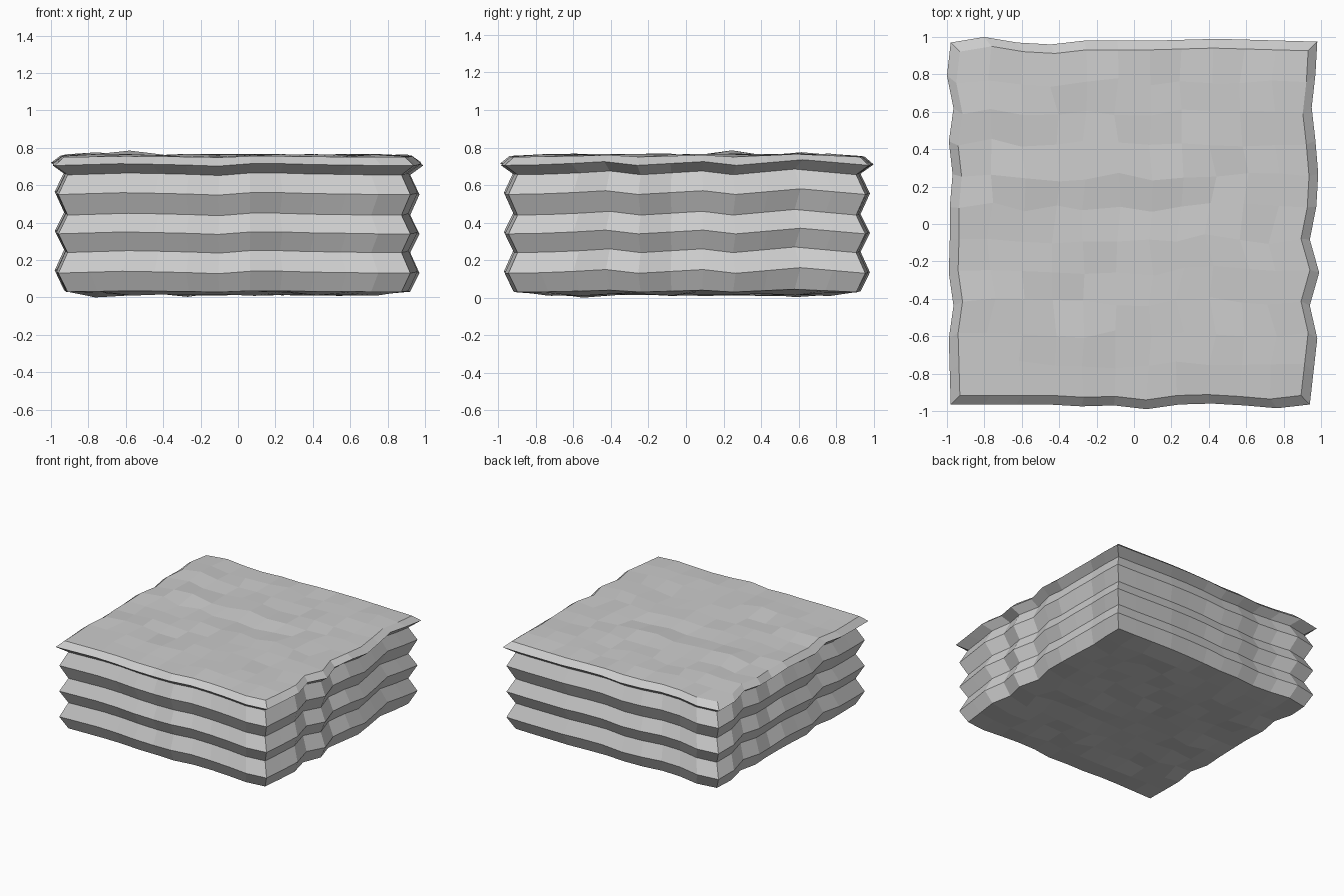
import bpy, bmesh, random

if "Cube" in bpy.data.objects:
    bpy.data.objects.remove(bpy.data.objects["Cube"])

random.seed(4)
N = 11  # cells per side

# Wavy outline: offset of each edge along its 12 stations
LEFT = [-.98, -.985, -.99, -.965, -.99, -.985, -.985, -.97, -.99, -.965, -1.0, -.98]
RIGHT = [.94, .96, .98, .94, .99, .94, .975, .985, .97, .95, .97, .98]
FRONT = [-.965, -.965, -.965, -.965, -.975, -.97, -.99, -.965, -.96, -.97, -.985, -.965]
BACK = [.97, 1.0, .97, .96, .98, .98, .98, .985, .99, .985, .98, .975]
# Height ripple running along the side faces and the front/back faces
RIPPLE_Y = [0, .003, .01, .02, 0, .01, .02, 0, .015, .03, .015, 0]
RIPPLE_X = [0, .005, .01, .007, .003, -.003, .01, .01, .005, .003, 0, 0]

# Pleated side profile from bottom to top: (inset, height)
PROFILE = [(.07, .03), (.02, .13), (.07, .24), (.02, .34), (.07, .44),
           (.02, .55), (.07, .655), (0, .705), (.05, .75)]


def station(i, j, inset):
    u, v = i / N, j / N
    x = LEFT[j] * (1 - u) + RIGHT[j] * u
    y = FRONT[i] * (1 - v) + BACK[i] * v
    return x * (1 - inset), y * (1 - inset)


def ripple(i, j):
    return RIPPLE_Y[j] if i in (0, N) else RIPPLE_X[i]


border = ([(i, 0) for i in range(N)] + [(N, j) for j in range(N)] +
          [(i, N) for i in range(N, 0, -1)] + [(0, j) for j in range(N, 0, -1)])

bm = bmesh.new()

# Pleated sides
rings = []
for inset, z in PROFILE:
    ring = {}
    for i, j in border:
        amount = .5 if z > .74 or z < .05 else 1
        ring[i, j] = bm.verts.new((*station(i, j, inset), z + amount * ripple(i, j)))
    rings.append(ring)
for low, high in zip(rings, rings[1:]):
    for a, b in zip(border, border[1:] + border[:1]):
        bm.faces.new((low[a], low[b], high[b], high[a]))


# Lumpy top and bottom sheets
def cap(ring, inset, z_min, z_max, bumps):
    grid = dict(ring)
    for i in range(1, N):
        for j in range(1, N):
            x, y = station(i, j, inset)
            z = bumps.get((i, j), random.uniform(z_min, z_max))
            grid[i, j] = bm.verts.new((x + random.uniform(-.02, .02),
                                       y + random.uniform(-.02, .02), z))
    for i in range(N):
        for j in range(N):
            bm.faces.new((grid[i, j], grid[i + 1, j], grid[i + 1, j + 1], grid[i, j + 1]))


cap(rings[-1], .05, .748, .768, {(2, 7): .785, (1, 9): .775})
cap(rings[0], .07, .008, .034, {(1, 2): 0, (4, 9): .003})

bmesh.ops.recalc_face_normals(bm, faces=bm.faces)
mesh = bpy.data.meshes.new("pleated_block")
bm.to_mesh(mesh)
bm.free()
block = bpy.data.objects.new("pleated_block", mesh)
bpy.context.collection.objects.link(block)
